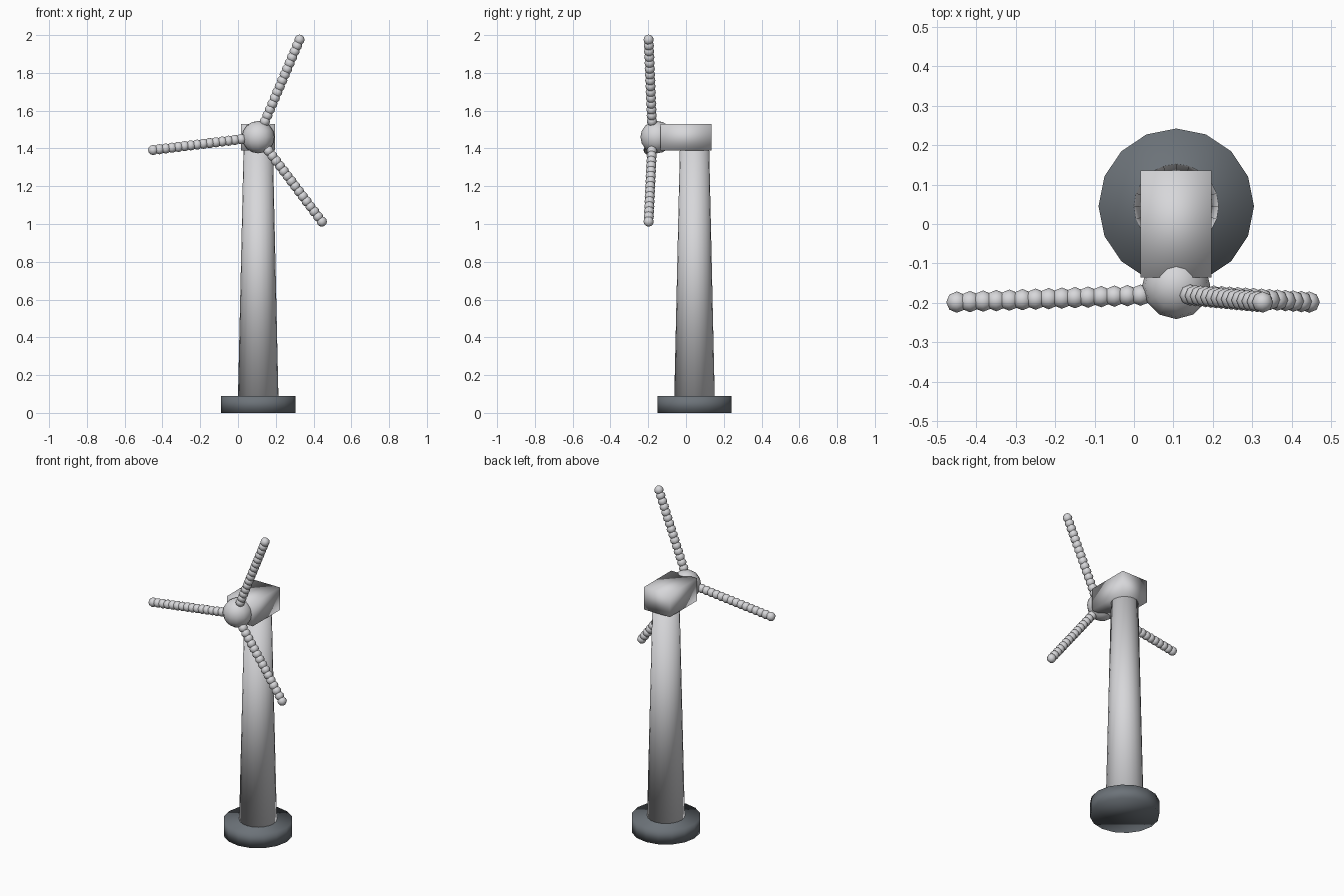
import bpy, bmesh
from math import radians, sin, cos
from mathutils import Matrix, Vector

cube = bpy.data.objects.get("Cube")
if cube:
    bpy.data.objects.remove(cube, do_unlink=True)


def make_material(name, rgb):
    mat = bpy.data.materials.new(name)
    mat.use_nodes = True
    colour = (*rgb, 1.0)
    mat.diffuse_color = colour
    mat.node_tree.nodes["Principled BSDF"].inputs["Base Color"].default_value = colour
    return mat


light_grey = make_material("light grey paint", (0.68, 0.68, 0.70))
slate = make_material("slate concrete", (0.15, 0.17, 0.19))


def finish(name, bm, mat):
    """Turn a bmesh into a smooth-shaded object."""
    mesh = bpy.data.meshes.new(name)
    for face in bm.faces:
        face.smooth = True
    bm.to_mesh(mesh)
    bm.free()
    mesh.materials.append(mat)
    obj = bpy.data.objects.new(name, mesh)
    bpy.context.collection.objects.link(obj)
    return obj


def column(name, centre, z0, z1, r0, r1, sides, mat):
    bm = bmesh.new()
    place = Matrix.Translation((centre[0], centre[1], (z0 + z1) / 2))
    bmesh.ops.create_cone(bm, cap_ends=True, segments=sides, radius1=r0,
                          radius2=r1, depth=z1 - z0, matrix=place)
    return finish(name, bm, mat)


def add_ball(bm, centre, radius, segments, rings):
    bmesh.ops.create_uvsphere(bm, u_segments=segments, v_segments=rings,
                              radius=radius, matrix=Matrix.Translation(centre))


AXIS_X = 0.107
tower_centre = (AXIS_X, 0.045)

# Foundation and tapered tower
column("foundation", tower_centre, 0, 0.09, 0.197, 0.197, 16, slate)
column("tower", tower_centre, 0.09, 1.39, 0.107, 0.078, 20, light_grey)

# Nacelle housing
bm = bmesh.new()
bmesh.ops.create_cube(bm, size=1, matrix=Matrix.Translation((AXIS_X, 0, 1.46))
                      @ Matrix.Diagonal((0.18, 0.27, 0.14, 1)))
finish("nacelle", bm, light_grey)

# Rotor hub
hub_z = 1.46
bm = bmesh.new()
add_ball(bm, (AXIS_X, -0.155, hub_z), 0.086, 12, 8)
finish("hub", bm, light_grey)

# Three blades, each a chain of overlapping balls leaning slightly forward
BALLS, SPACING, REACH = 16, 0.0335, 0.56
for number, angle in enumerate((67, 187, 307), 1):
    bm = bmesh.new()
    direction = Vector((cos(radians(angle)), -0.0375, sin(radians(angle))))
    root = Vector((AXIS_X, -0.177, hub_z))
    for i in range(BALLS):
        add_ball(bm, root + direction * (REACH - i * SPACING), 0.027, 8, 6)
    finish(f"blade_{number}", bm, light_grey)
